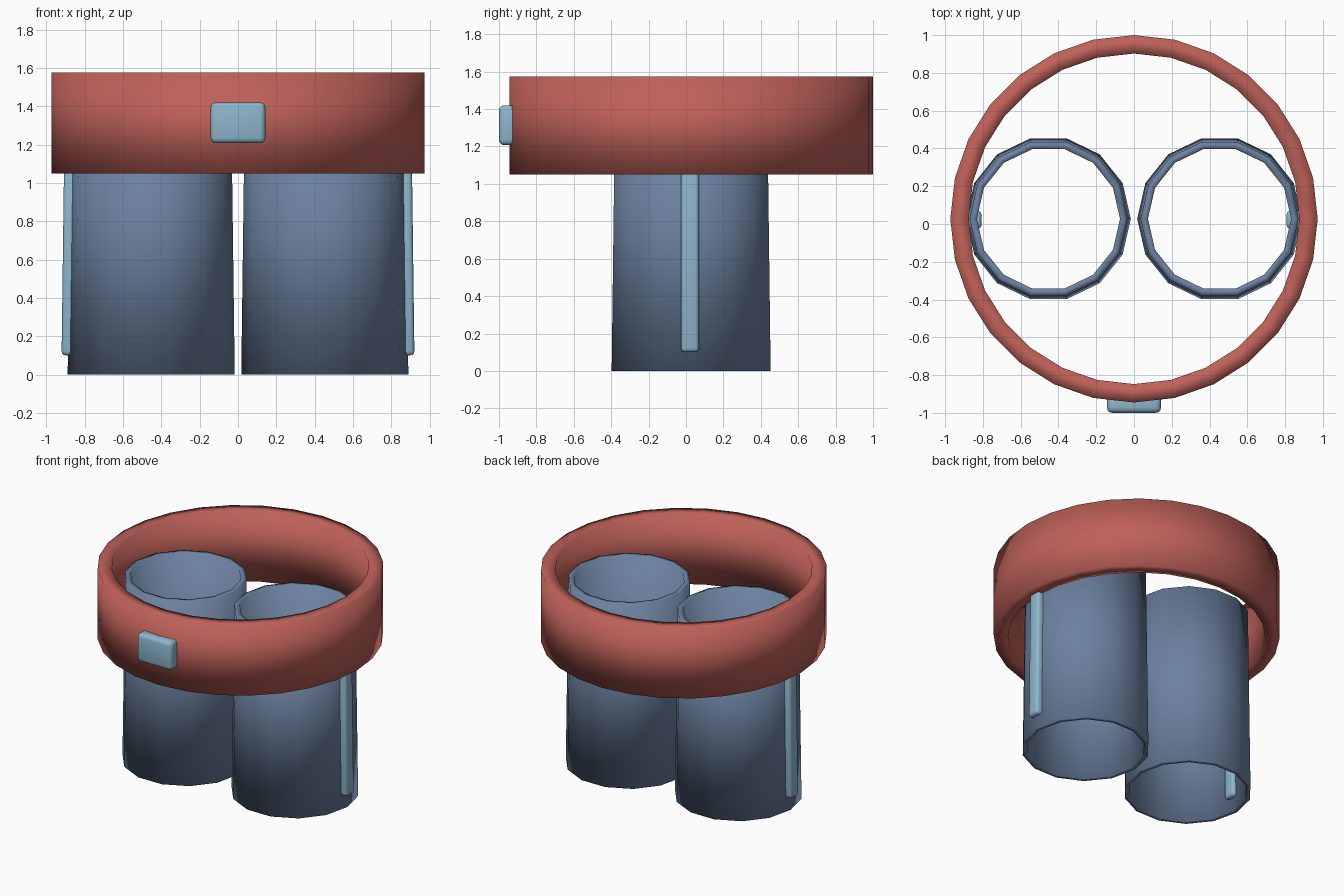
import bpy, bmesh, math

if "Cube" in bpy.data.objects:
    bpy.data.objects.remove(bpy.data.objects["Cube"])

CY = 0.0275  # shared centre line in y


def material(name, rgb):
    m = bpy.data.materials.new(name)
    m.diffuse_color = (*rgb, 1)
    m.use_nodes = True
    m.node_tree.nodes["Principled BSDF"].inputs["Base Color"].default_value = m.diffuse_color
    return m


RED = material("red_band", (0.52, 0.12, 0.10))
BLUE = material("slate_blue", (0.15, 0.22, 0.35))
LIGHT = material("light_blue", (0.27, 0.47, 0.61))


def finish(name, bm, mat):
    bmesh.ops.recalc_face_normals(bm, faces=bm.faces[:])
    me = bpy.data.meshes.new(name)
    bm.to_mesh(me)
    bm.free()
    me.materials.append(mat)
    me.shade_smooth()
    ob = bpy.data.objects.new(name, me)
    bpy.context.collection.objects.link(ob)
    return ob


def tube(name, profile, n, cx, start, mat):
    """Revolve a closed (radius, z) profile into an n-sided hollow tube."""
    bm = bmesh.new()
    rings = []
    for i in range(n):
        a = start + 2 * math.pi * i / n
        rings.append([bm.verts.new((cx + r * math.cos(a), CY + r * math.sin(a), z))
                      for r, z in profile])
    k = len(profile)
    for i in range(n):
        p, q = rings[i], rings[(i + 1) % n]
        for j in range(k):
            bm.faces.new((p[j], q[j], q[(j + 1) % k], p[(j + 1) % k]))
    return finish(name, bm, mat)


def rounded_box(name, lo, hi, bevel, mat, lean=0.0):
    """Bevelled box; lean shifts x per unit of height."""
    bm = bmesh.new()
    bmesh.ops.create_cube(bm, size=1)
    for v in bm.verts:
        v.co = [l + (c + 0.5) * (h - l) for c, l, h in zip(v.co, lo, hi)]
    bmesh.ops.bevel(bm, geom=bm.edges[:], offset=bevel, segments=3,
                    profile=0.5, affect='EDGES')
    for v in bm.verts:
        v.co.x += lean * v.co.z
    return finish(name, bm, mat)


# waistband
tube("waistband", [(0.9725, 1.05), (0.9725, 1.575), (0.875, 1.575), (0.875, 1.05)],
     28, 0, math.pi / 2, RED)

# legs with their outer side stripes
for side, s in (("right", 1), ("left", -1)):
    tube(side + "_leg", [(0.436, 0), (0.418, 1.375), (0.379, 1.375), (0.405, 0)],
         14, s * 0.453, 0, BLUE)
    x0, x1 = sorted((s * 0.822, s * 0.922))
    rounded_box(side + "_stripe", (x0, -0.027, 0.10), (x1, 0.07, 1.15),
                0.022, LIGHT, -s * 0.013)

# front buckle
rounded_box("buckle", (-0.143, -1.0, 1.207), (0.143, -0.90, 1.42), 0.028, LIGHT)
